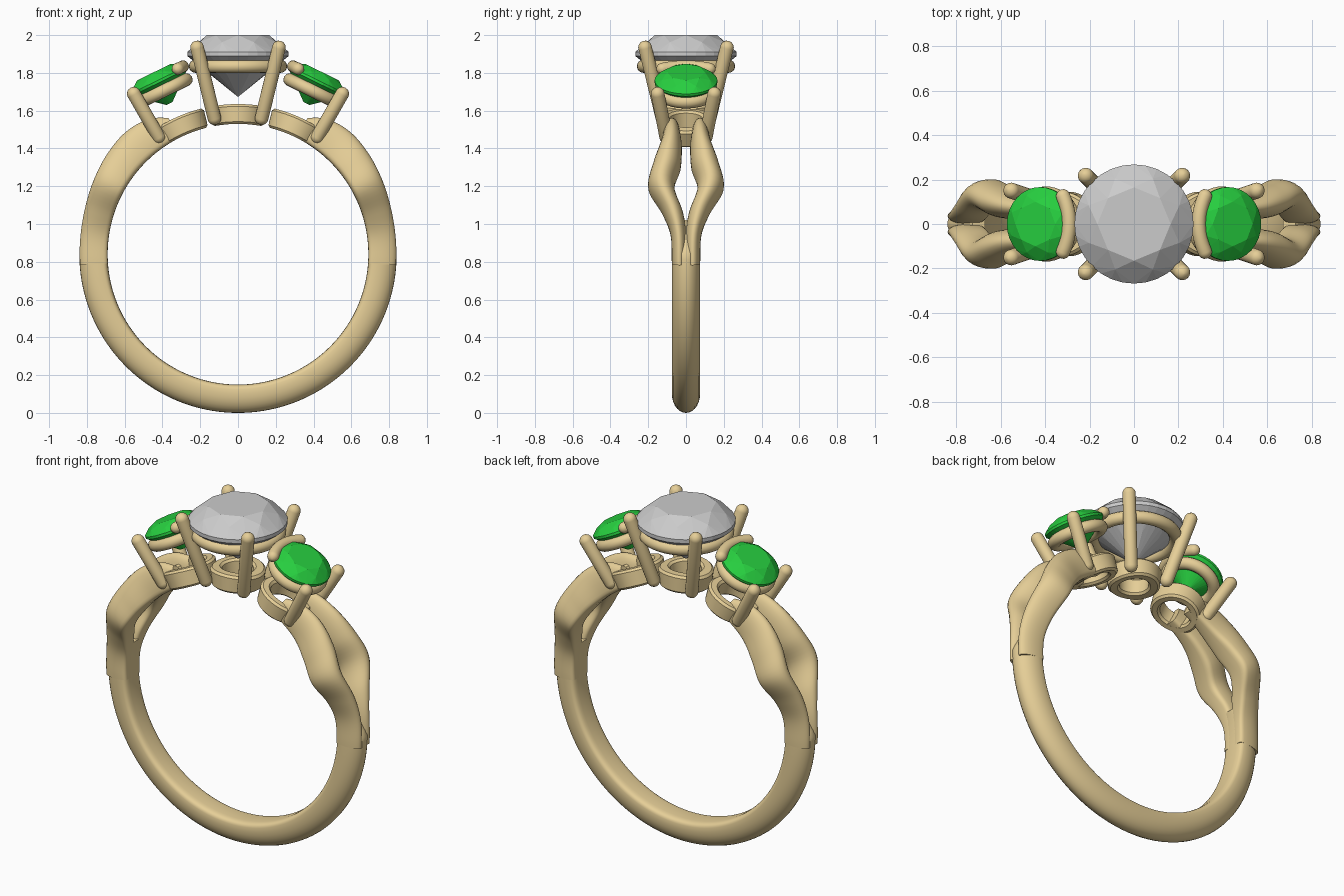
import bpy, bmesh
from math import sin, cos, pi, radians, copysign
from mathutils import Vector, Matrix

if "Cube" in bpy.data.objects:
    bpy.data.objects.remove(bpy.data.objects["Cube"])

CZ = 0.84                      # height of the finger-hole centre


def material(name, rgb):
    m = bpy.data.materials.new(name)
    m.diffuse_color = (*rgb, 1)
    m.use_nodes = True
    m.node_tree.nodes["Principled BSDF"].inputs["Base Color"].default_value = m.diffuse_color
    return m


GOLD = material("gold", (0.79, 0.62, 0.31))
GREEN = material("green_gem", (0.02, 0.62, 0.05))


def finish(bm, name, mat=None, smooth=True):
    bmesh.ops.recalc_face_normals(bm, faces=bm.faces)
    me = bpy.data.meshes.new(name)
    bm.to_mesh(me)
    bm.free()
    ob = bpy.data.objects.new(name, me)
    bpy.context.collection.objects.link(ob)
    if mat:
        me.materials.append(mat)
    if smooth:
        bpy.ops.object.select_all(action='DESELECT')
        ob.select_set(True)
        bpy.context.view_layer.objects.active = ob
        bpy.ops.object.shade_smooth_by_angle(angle=radians(40))
    return ob


def loft(name, rings, closed=False):
    """Skin a list of equal-length point rings."""
    bm = bmesh.new()
    vs = [[bm.verts.new(p) for p in r] for r in rings]
    n = len(vs[0])
    for i in range(len(vs) if closed else len(vs) - 1):
        a, b = vs[i], vs[(i + 1) % len(vs)]
        for j in range(n):
            k = (j + 1) % n
            bm.faces.new((a[j], a[k], b[k], b[j]))
    if not closed:
        bm.faces.new(vs[0])
        bm.faces.new(vs[-1])
    return finish(bm, name, GOLD)


def tube(name, path, r):
    """Round-ended rod along a path."""
    path = [Vector(p) for p in path]
    d0 = (path[1] - path[0]).normalized()
    d1 = (path[-1] - path[-2]).normalized()
    caps = [radians(a) for a in (85, 60, 35, 15)]
    sts = [(path[0] - d0 * r * sin(a), r * cos(a), d0) for a in caps]
    for i, p in enumerate(path):
        d = path[min(i + 1, len(path) - 1)] - path[max(i - 1, 0)]
        sts.append((p, r, d.normalized()))
    sts += [(path[-1] + d1 * r * sin(a), r * cos(a), d1) for a in reversed(caps)]
    rings = []
    for p, q, d in sts:
        u = d.cross(Vector((1, 0.13, 0))).normalized()
        v = d.cross(u)
        rings.append([p + (u * cos(t) + v * sin(t)) * q
                      for t in (2 * pi * k / 20 for k in range(20))])
    return loft(name, rings)


def band_section(th, s, yc, hw, ro, ri=0.69, n=28):
    """D-shaped section: flat inside, domed outside."""
    rb = ri + 0.32 * (ro - ri)
    pts = []
    for k in range(n):
        a = 2 * pi * k / n
        c, q = cos(a), sin(a)
        if q >= 0:
            y, r = hw * c, rb + (ro - rb) * q
        else:
            y = hw * copysign(abs(c) ** 0.5, c)
            r = rb - (rb - ri) * abs(q) ** 0.5
        pts.append((s * r * cos(th), yc + y, CZ + r * sin(th)))
    return pts


def smooth_key(keys, x):
    """Catmull-Rom interpolation of rows (x, values...)."""
    i = max(k for k in range(len(keys) - 1) if keys[k][0] <= x)
    a, b = keys[i], keys[i + 1]
    p, q = keys[max(i - 1, 0)], keys[min(i + 2, len(keys) - 1)]
    h = b[0] - a[0]
    t = (x - a[0]) / h
    out = []
    for j in range(1, len(a)):
        ma = (b[j] - p[j]) / (b[0] - p[0]) * h
        mb = (q[j] - a[j]) / (q[0] - a[0]) * h
        out.append((2*t**3 - 3*t*t + 1) * a[j] + (t**3 - 2*t*t + t) * ma
                   + (3*t*t - 2*t**3) * b[j] + (t**3 - t*t) * mb)
    return out


# Lower shank, tapering into the split at both ends
rings = []
for k in range(105):
    deg = -194 + 208 * k / 104
    f = max(0, deg, -180 - deg) / 14
    rings.append(band_section(radians(deg), 1, 0, 0.075 - 0.04 * f, 0.84 - 0.09 * f))
loft("lower_shank", rings)

# Split shoulders: angle, y centre, half width, outer radius
STRAND = [(-4, .036, .039, .838), (8, .04, .042, .84), (17, .07, .055, .846),
          (28, .13, .069, .86), (38, .103, .074, .873), (48, .08, .058, .878),
          (57, .075, .045, .855), (63, .075, .04, .81)]
for s in (-1, 1):
    for f in (-1, 1):
        rings = []
        for k in range(41):
            deg = -4 + 67 * k / 40 * 0.9999
            yc, hw, ro = smooth_key(STRAND, deg)
            rings.append(band_section(radians(deg), s, f * yc, hw, ro))
        loft("split_shoulder", rings)


# Base rings bent to the finger-hole curve
def base_ring(name, tilt, outer, hole):
    b = 0.012
    prof = [(hole, .69 + b), (hole + b, .69), (outer - b, .69), (outer, .69 + b),
            (outer, .795 - b), (outer - b, .795), (hole + b, .795), (hole, .795 - b)]
    rings = []
    for k in range(48):
        a = 2 * pi * k / 48
        ring = []
        for rho, r in prof:
            al = tilt + rho * cos(a) / 0.74
            ring.append((r * sin(al), rho * sin(a), CZ + r * cos(al)))
        rings.append(ring)
    loft(name, rings, closed=True)


base_ring("centre_base_ring", 0, 0.145, 0.082)
for s in (-1, 1):
    base_ring("side_base_ring", s * radians(24.5), 0.145, 0.09)


# Faceted stones as convex hulls of facet corner rings
def gem(name, R, table, crown, depth, culet, girdle, mat, M):
    rows = [(8, table, crown, 0), (8, (table + R) / 2 + .005, crown * .62, .5),
            (32, R, girdle / 2, 0), (32, R, -girdle / 2, 0),
            (8, R * .55, -girdle / 2 - (depth - girdle / 2) * .47, .5),
            (8, culet, -depth, 0)]
    bm = bmesh.new()
    for n, r, z, off in rows:
        for k in range(n):
            a = 2 * pi * (k + off) / n
            bm.verts.new(M @ Vector((r * cos(a), r * sin(a), z)))
    res = bmesh.ops.convex_hull(bm, input=bm.verts)
    loose = {g for g in res["geom_interior"] if isinstance(g, bmesh.types.BMVert)}
    bmesh.ops.delete(bm, geom=list(loose), context='VERTS')
    finish(bm, name, mat, smooth=False)


def seat(name, major, minor, M):
    bpy.ops.mesh.primitive_torus_add(major_radius=major, minor_radius=minor,
                                     major_segments=48, minor_segments=16)
    ob = bpy.context.object
    ob.name = name
    ob.matrix_world = M
    ob.data.materials.append(GOLD)
    bpy.ops.object.shade_smooth_by_angle(angle=radians(40))


# Centre setting
gem("centre_stone", 0.268, 0.165, 0.1, 0.225, 0.003, 0.022, None,
    Matrix.Translation((0, 0, 1.9)))
seat("centre_seat", 0.225, 0.035, Matrix.Translation((0, 0, 1.835)))
for s in (-1, 1):
    for f in (-1, 1):
        tube("centre_prong", [(s * .125, f * .125, 1.56), (s * .217, f * .217, 1.935)], .036)

# Side settings, tilted outward
for s in (-1, 1):
    M = Matrix.Translation((s * .42, 0, 1.755)) @ Matrix.Rotation(s * radians(26), 4, 'Y')
    gem("side_stone", 0.166, 0.1, 0.055, 0.13, 0.018, 0.014, GREEN, M)
    seat("side_seat", 0.135, 0.034, M @ Matrix.Translation((0, 0, -.056)))
    bar = [M @ Vector((s * (-.15 + .03 * t * t), .125 * t, .015))
           for t in (k / 6 - 1 for k in range(13))]
    tube("side_inner_bar", bar, .032)
    for f in (-1, 1):
        tube("side_prong", [(s * .42, f * .105, 1.46), (s * .552, f * .15, 1.69)], .036)
